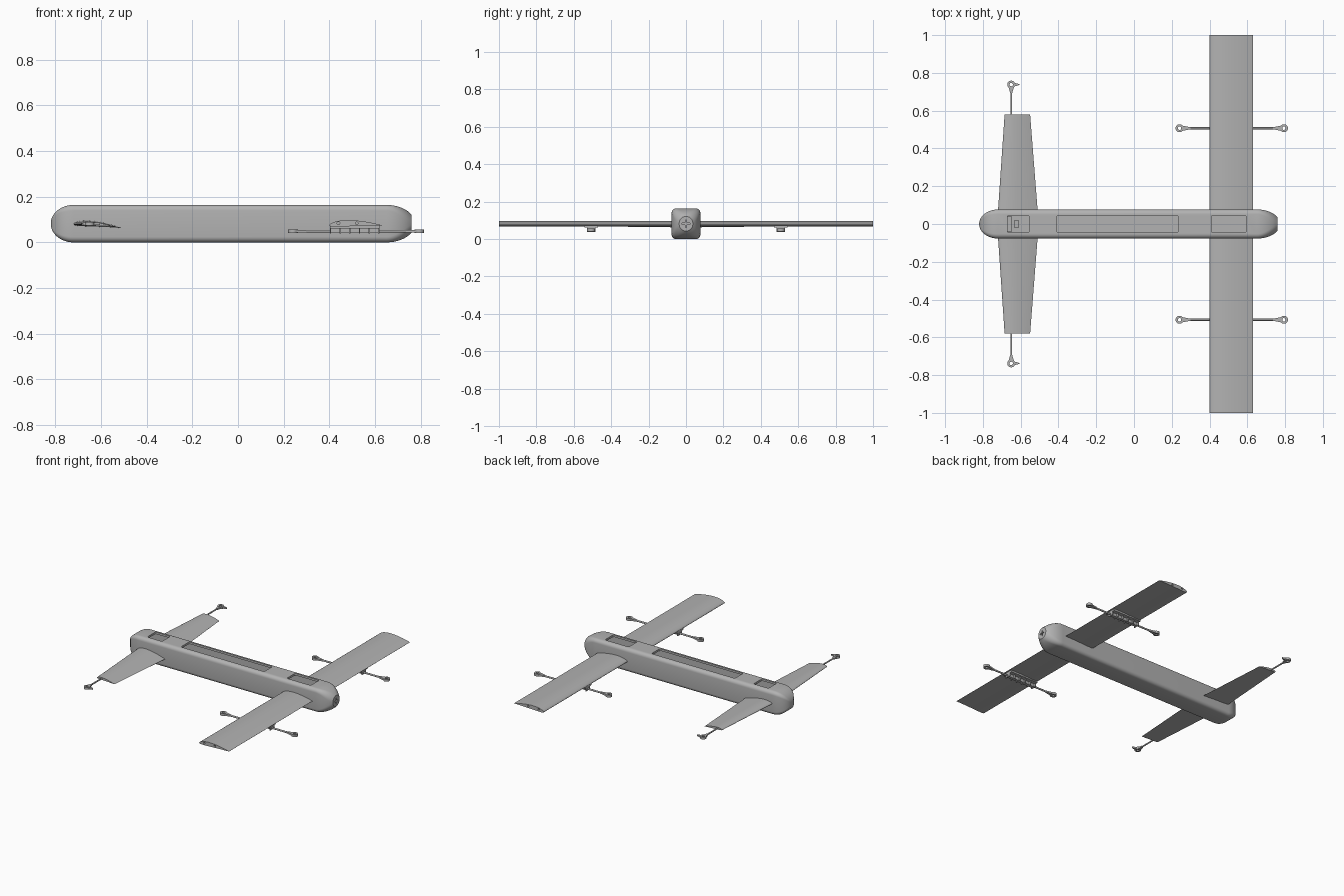
import bpy, bmesh, math
from mathutils import Matrix, Vector

cube = bpy.data.objects.get("Cube")
if cube:
    bpy.data.objects.remove(cube, do_unlink=True)

grey = bpy.data.materials.new("matte_grey")
grey.use_nodes = True
colour = (0.45, 0.45, 0.45, 1)
grey.diffuse_color = colour
grey.node_tree.nodes["Principled BSDF"].inputs["Base Color"].default_value = colour


def make(name, bm, mirror=False, smooth=True):
    bmesh.ops.recalc_face_normals(bm, faces=bm.faces)
    mesh = bpy.data.meshes.new(name)
    bm.to_mesh(mesh)
    bm.free()
    mesh.materials.append(grey)
    ob = bpy.data.objects.new(name, mesh)
    bpy.context.collection.objects.link(ob)
    if mirror:
        ob.modifiers.new("mirror", 'MIRROR').use_axis = (False, True, False)
    if smooth:
        activate(ob)
        bpy.ops.object.shade_smooth_by_angle(angle=math.radians(35))
    return ob


def activate(ob):
    bpy.ops.object.select_all(action='DESELECT')
    ob.select_set(True)
    bpy.context.view_layer.objects.active = ob


def loft(bm, rings):
    loops = [[bm.verts.new(p) for p in ring] for ring in rings]
    n = len(loops[0])
    for a, b in zip(loops, loops[1:]):
        for i in range(n):
            j = (i + 1) % n
            bm.faces.new((a[i], a[j], b[j], b[i]))
    bm.faces.new(loops[0])
    bm.faces.new(loops[-1])


def box(bm, low, high):
    low, high = Vector(low), Vector(high)
    place = Matrix.Translation((low + high) / 2) @ Matrix.Diagonal((*(high - low), 1))
    bmesh.ops.create_cube(bm, size=1, matrix=place)


def tube(bm, start, end, r1, r2=None, segments=16):
    start, end = Vector(start), Vector(end)
    along = end - start
    turn = along.to_track_quat('Z', 'Y').to_matrix().to_4x4()
    bmesh.ops.create_cone(bm, cap_ends=True, segments=segments, radius1=r1,
                          radius2=r1 if r2 is None else r2, depth=along.length,
                          matrix=Matrix.Translation((start + end) / 2) @ turn)


def cut(ob, bm):
    cutter = make("cutter", bm, smooth=False)
    cutter.hide_render = True
    mod = ob.modifiers.new("cut", 'BOOLEAN')
    mod.operation, mod.solver, mod.object = 'DIFFERENCE', 'EXACT', cutter
    activate(ob)
    bpy.ops.object.modifier_move_to_index(modifier=mod.name, index=0)
    bpy.ops.object.modifier_apply(modifier=mod.name)
    bpy.data.objects.remove(cutter, do_unlink=True)


# Fuselage: rounded square sections, domed nose, tail narrowing to a disc
MID = 0.082


def section(x, scale, roundness, steps=6):
    hy, hz = 0.077 * scale, MID * scale
    r = hy * roundness
    pts = []
    for q, (sy, sz) in enumerate(((1, 1), (-1, 1), (-1, -1), (1, -1))):
        for k in range(steps + 1):
            a = (q + k / steps) * math.pi / 2
            pts.append((x, sy * (hy - r * 0.999) + r * math.cos(a),
                        MID + sz * (hz - r * 0.999) + r * math.sin(a)))
    return pts


rings = []
for i in range(13):
    a = (0.06 + 0.94 * i / 12) * math.pi / 2
    rings.append(section(-0.72 - 0.1 * math.cos(a), math.sin(a), 0.32))
for i in range(11):
    t = i / 10
    rings.append(section(0.65 + 0.11 * t, math.sqrt(1 - (0.88 * t) ** 2), 0.32 + 0.66 * t ** 2))
bm = bmesh.new()
loft(bm, rings)
fuselage = make("fuselage", bm)

# Hollow interior and the three top hatches
bm = bmesh.new()
box(bm, (-0.74, -0.066, 0.014), (0.68, 0.066, 0.15))
cut(fuselage, bm)
for x0, x1 in ((-0.67, -0.555), (-0.41, 0.235), (0.41, 0.595)):
    bm = bmesh.new()
    box(bm, (x0, -0.046, 0.1), (x1, 0.046, 0.2))
    upright = [e for e in bm.edges if abs(e.verts[0].co.z - e.verts[1].co.z) > 0.05]
    bmesh.ops.bevel(bm, geom=upright, offset=0.01, segments=4, affect='EDGES', profile=0.5)
    cut(fuselage, bm)

# Motor mount slots in the tail disc
for hy, hz in ((0.021, 0.003), (0.003, 0.021)):
    bm = bmesh.new()
    box(bm, (0.745, -hy, MID - hz), (0.79, hy, MID + hz))
    cut(fuselage, bm)
bm = bmesh.new()
tube(bm, (0.745, 0, MID), (0.79, 0, MID), 0.008)
cut(fuselage, bm)
activate(fuselage)
bpy.ops.object.shade_smooth_by_angle(angle=math.radians(35))

# Servo shelf under the front hatch
bm = bmesh.new()
box(bm, (-0.67, -0.04, 0.09), (-0.645, 0.04, 0.105))
box(bm, (-0.635, -0.018, 0.014), (-0.61, 0.018, 0.11))
make("servo_shelf", bm, smooth=False)


# Cambered wing sections, rounded edge towards -x
def airfoil(x0, chord, y, z, slope=0.0, n=16):
    def point(t, side):
        half = 0.6 * (0.2969 * math.sqrt(t) - 0.126 * t - 0.3516 * t ** 2
                      + 0.2843 * t ** 3 - 0.1015 * t ** 4)
        p = 0.4
        camber = 0.04 * (2 * p * t - t * t) / p ** 2 if t < p else \
            0.04 * (1 - 2 * p + 2 * p * t - t * t) / (1 - p) ** 2
        return (x0 + chord * t, y, z + chord * (camber + side * half + slope * t))
    ts = [(1 - math.cos(math.pi * i / n)) / 2 for i in range(n + 1)]
    return [point(t, 1) for t in reversed(ts)] + [point(t, -1) for t in ts[1:]]


bm = bmesh.new()
loft(bm, [airfoil(0.4, 0.23, y, 0.075) for y in (0.07, 1.0)])
main_wing = make("main_wing", bm, mirror=True)
for x in (0.44, 0.52):
    bm = bmesh.new()
    tube(bm, (x, 0.9, 0.084), (x, 1.1, 0.084), 0.006)
    cut(main_wing, bm)

bm = bmesh.new()
loft(bm, [airfoil(-0.72, 0.21, 0.07, 0.08, -0.08), airfoil(-0.685, 0.135, 0.58, 0.08, -0.08)])
make("front_wing", bm, mirror=True)


# Flat motor rings with a tapered neck onto their rod
def motor_ring(bm, centre, height):
    c = Vector(centre)
    profile = ((0.009, -1), (0.021, -1), (0.021, 1), (0.009, 1))
    n = 24
    loops = [[bm.verts.new(c + Vector((r * math.cos(a), r * math.sin(a), s * height / 2)))
              for r, s in profile] for a in (2 * math.pi * i / n for i in range(n))]
    for i, a in enumerate(loops):
        b = loops[(i + 1) % n]
        for k in range(4):
            m = (k + 1) % 4
            bm.faces.new((a[k], a[m], b[m], b[k]))


def neck(bm, centre, direction, length, height, w0=0.014, w1=0.005):
    c, d = Vector(centre), Vector(direction)
    side = Vector((-d.y, d.x, 0))
    ends = []
    for along, w, h in ((0.015, w0, height * 0.45), (length, w1, height * 0.4)):
        ends.append([c + d * along + side * (w * s) + Vector((0, 0, h * u))
                     for s, u in ((1, 1), (-1, 1), (-1, -1), (1, -1))])
    loft(bm, ends)


# Lift booms below the main wing
BOOM_Y, BOOM_Z = 0.507, 0.049
bm = bmesh.new()
tube(bm, (0.258, BOOM_Y, BOOM_Z), (0.777, BOOM_Y, BOOM_Z), 0.006)
for x, d in ((0.241, 1), (0.794, -1)):
    motor_ring(bm, (x, BOOM_Y, BOOM_Z), 0.016)
    neck(bm, (x, BOOM_Y, BOOM_Z), (d, 0, 0), 0.06, 0.014)
make("lift_boom", bm, mirror=True)

# Ribbed clamp between boom and wing
bm = bmesh.new()
box(bm, (0.402, BOOM_Y - 0.037, 0.061), (0.62, BOOM_Y + 0.037, 0.073))
box(bm, (0.402, BOOM_Y - 0.01, 0.04), (0.62, BOOM_Y + 0.01, 0.063))
for i in range(6):
    x = 0.402 + 0.0424 * i
    box(bm, (x, BOOM_Y - 0.022, 0.039), (x + 0.006, BOOM_Y + 0.022, 0.063))
make("boom_clamp", bm, mirror=True, smooth=False)

# Front wing tip arms with a small pointed skid
TIP = (-0.65, 0.738, 0.082)
bm = bmesh.new()
tube(bm, (-0.65, 0.5, 0.082), (-0.65, 0.72, 0.082), 0.005)
motor_ring(bm, TIP, 0.015)
neck(bm, TIP, (0, -1, 0), 0.045, 0.013)
neck(bm, TIP, (1, 0, 0), 0.045, 0.013, 0.01, 0.002)
make("tip_arm", bm, mirror=True)
